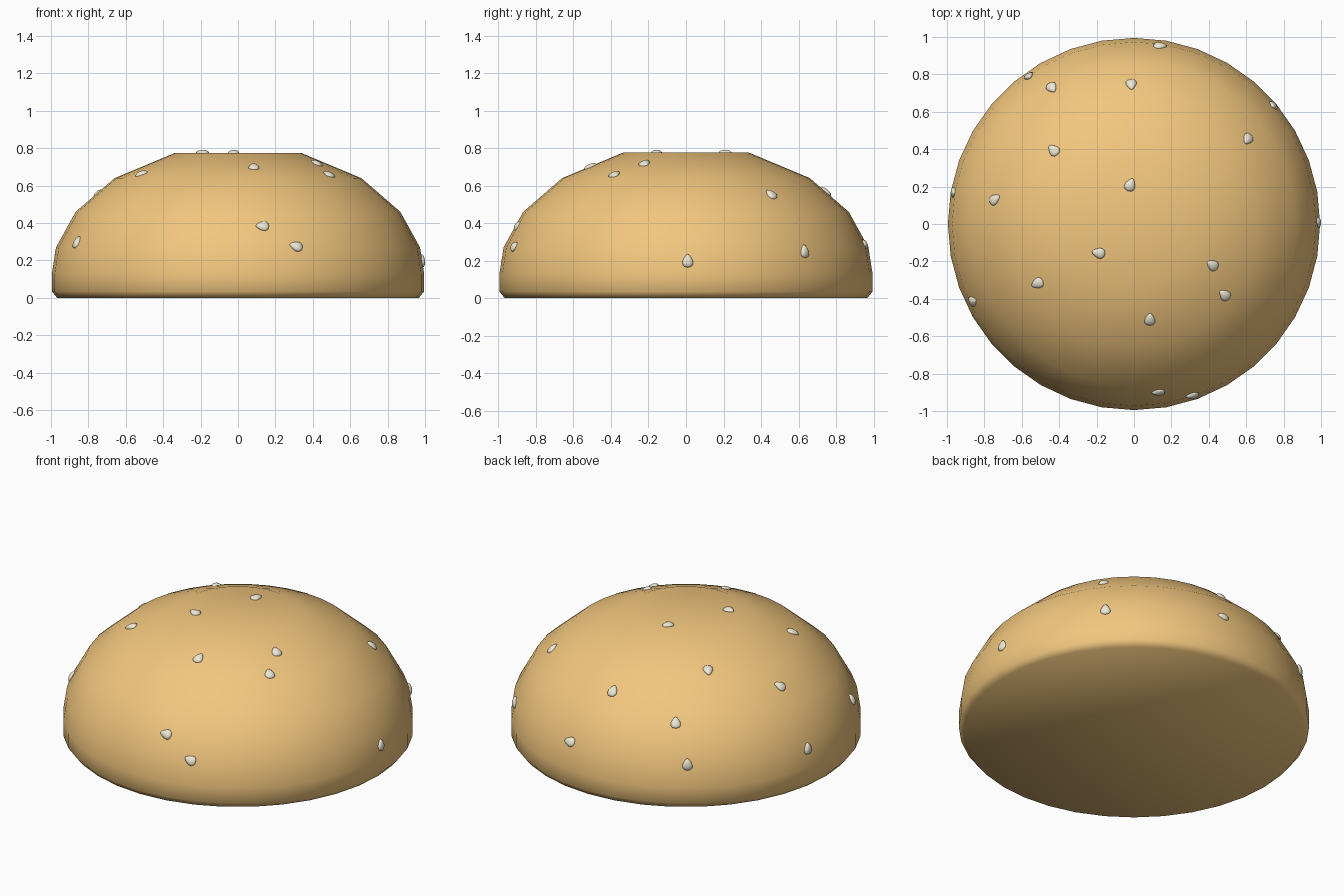
import bpy, bmesh, math
from mathutils import Vector, Matrix

if "Cube" in bpy.data.objects:
    bpy.data.objects.remove(bpy.data.objects["Cube"])

def material(name, rgb):
    m = bpy.data.materials.new(name)
    m.diffuse_color = (*rgb, 1)
    m.use_nodes = True
    m.node_tree.nodes["Principled BSDF"].inputs["Base Color"].default_value = m.diffuse_color
    return m

def make_object(name, bm, mat):
    bmesh.ops.recalc_face_normals(bm, faces=bm.faces)
    me = bpy.data.meshes.new(name)
    bm.to_mesh(me)
    bm.free()
    for p in me.polygons:
        p.use_smooth = True
    me.materials.append(mat)
    ob = bpy.data.objects.new(name, me)
    bpy.context.collection.objects.link(ob)
    return ob

crust = material("crust", (0.89, 0.57, 0.21))
sesame = material("sesame", (0.85, 0.81, 0.66))

# Bun: lathed dome with a flat top and a small bevel at the base
SIDES = 36
profile = [(0.967, 0), (0.995, 0.035), (0.995, 0.13), (0.973, 0.27),
           (0.868, 0.46), (0.66, 0.64), (0.337, 0.775)]
bm = bmesh.new()
rings = []
for r, z in profile:
    rings.append([bm.verts.new((r * math.cos(2 * math.pi * i / SIDES),
                                r * math.sin(2 * math.pi * i / SIDES), z))
                  for i in range(SIDES)])
for a, b in zip(rings, rings[1:]):
    for i in range(SIDES):
        j = (i + 1) % SIDES
        bm.faces.new((a[i], a[j], b[j], b[i]))
bm.faces.new(rings[-1])
bm.faces.new(rings[0][::-1])
bun = make_object("bun_top", bm, crust)
bpy.context.view_layer.update()

# Sesame seeds: position, then the direction of the pointed end
UP = (0, 0, 1)
seeds = [
    ((0.14, 0.96, 0.29), (1, 0, 0)), ((-0.57, 0.80, 0.27), UP),
    ((-0.44, 0.73, 0.475), UP), ((-0.015, 0.75, 0.57), UP),
    ((0.745, 0.635, 0.25), UP), ((-0.43, 0.395, 0.67), (-0.6, 0.6, 0)),
    ((0.61, 0.455, 0.555), (0, -0.3, 1)), ((-0.97, 0.17, 0.24), UP),
    ((-0.755, 0.135, 0.57), (0.4, 0.4, 0.5)), ((-0.02, 0.21, 0.775), (0.4, 1, 0)),
    ((0.99, 0.01, 0.2), UP), ((-0.19, -0.155, 0.775), (-1, 0.2, 0)),
    ((-0.52, -0.32, 0.67), (-0.8, -0.4, 0)), ((0.42, -0.22, 0.72), (-0.8, 0.5, 0)),
    ((0.485, -0.38, 0.66), (-0.7, 0.6, 0)), ((0.085, -0.51, 0.70), (0, 1, 0)),
    ((-0.865, -0.415, 0.3), UP), ((0.13, -0.90, 0.385), (-1, 0, 0)),
    ((0.31, -0.915, 0.275), (-1, 0, 0.2)),
]

# Each seed is a flattened teardrop seated on the crust
for k, (pos, tip) in enumerate(seeds):
    _, loc, n, _ = bun.closest_point_on_mesh(Vector(pos))
    x = Vector(tip)
    x = (x - n * x.dot(n)).normalized()
    y = n.cross(x)
    frame = Matrix((x, y, n)).transposed().to_4x4()
    bm = bmesh.new()
    bmesh.ops.create_uvsphere(bm, u_segments=12, v_segments=8, radius=1)
    for v in bm.verts:
        taper = 0.8 - 0.35 * v.co.x
        v.co = Vector((v.co.x * 0.036, v.co.y * 0.034 * taper, v.co.z * 0.016))
    bm.transform(Matrix.Translation(loc) @ frame)
    make_object(f"seed_{k + 1:02d}", bm, sesame)
